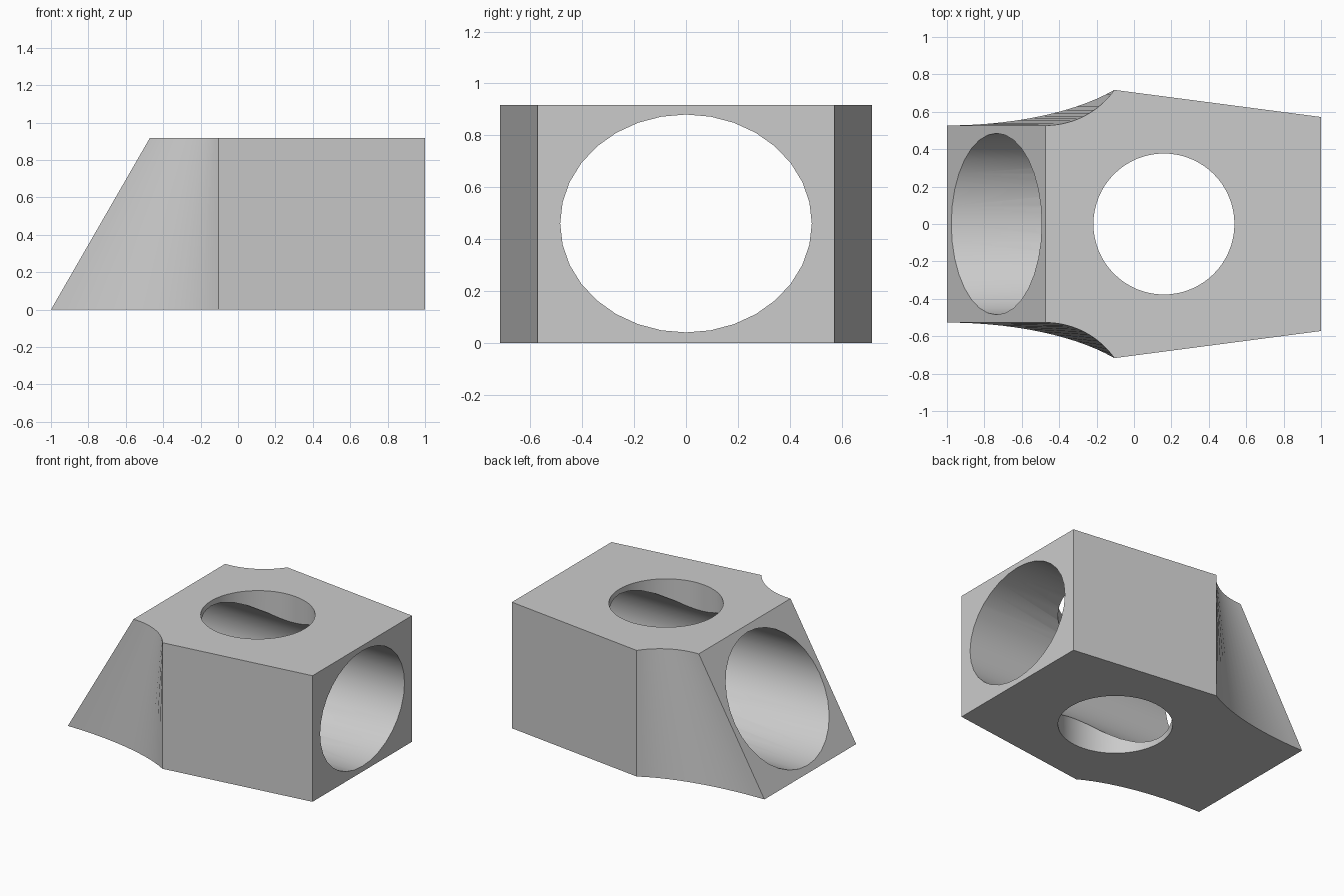
import bpy, bmesh, math

if "Cube" in bpy.data.objects:
    bpy.data.objects.remove(bpy.data.objects["Cube"])

H = 0.917                 # block height
WIDE_X, WIDE_Y = -0.105, 0.717   # widest point of the block
NOSE_Y, TAIL_Y = 0.527, 0.572    # half widths at the two ends
ARC_STEPS = 14

grey = bpy.data.materials.new("light grey")
grey.diffuse_color = (0.6, 0.6, 0.6, 1)
grey.use_nodes = True
grey.node_tree.nodes["Principled BSDF"].inputs["Base Color"].default_value = grey.diffuse_color


def outline(nose_x):
    """Plan outline whose concave flanks end at nose_x."""
    run, rise = 0.365, WIDE_Y - NOSE_Y
    radius = (run ** 2 + rise ** 2) / (2 * rise)
    sweep = math.asin(run / radius)
    half = [(1.0, TAIL_Y)]
    for i in range(ARC_STEPS + 1):
        a = sweep * (1 - i / ARC_STEPS)
        x = nose_x + (WIDE_X - nose_x) * radius * math.sin(a) / run
        half.append((x, NOSE_Y + radius * (1 - math.cos(a))))
    return half + [(x, -y) for x, y in reversed(half)]


# Block: bottom outline lofted to the shorter top outline
bm = bmesh.new()
low = [bm.verts.new((x, y, 0)) for x, y in outline(-1.0)]
high = [bm.verts.new((x, y, H)) for x, y in outline(-0.472)]
bm.faces.new(low)
bm.faces.new(high)
n = len(low)
for i in range(n):
    j = (i + 1) % n
    bm.faces.new((low[i], low[j], high[j], high[i]))
bmesh.ops.recalc_face_normals(bm, faces=bm.faces)
mesh = bpy.data.meshes.new("bored_block")
bm.to_mesh(mesh)
bm.free()
mesh.materials.append(grey)
block = bpy.data.objects.new("bored_block", mesh)
bpy.context.collection.objects.link(block)


def bore(name, sides, location, rotation, scale):
    """Cut a cylindrical hole through the block."""
    bpy.ops.mesh.primitive_cylinder_add(vertices=sides, radius=1, depth=4,
                                        location=location, rotation=rotation)
    cutter = bpy.context.object
    cutter.name = name
    cutter.scale = scale
    cutter.hide_render = True
    cutter.data.materials.append(grey)
    bpy.context.view_layer.update()
    mod = block.modifiers.new(name, 'BOOLEAN')
    mod.operation = 'DIFFERENCE'
    mod.solver = 'EXACT'
    mod.object = cutter
    bpy.ops.object.select_all(action='DESELECT')
    bpy.context.view_layer.objects.active = block
    block.select_set(True)
    bpy.ops.object.modifier_apply(modifier=name)
    bpy.data.objects.remove(cutter)


# Long oval bore from end to end, then the round vertical bore
bore("long_bore", 32, (0, 0, 0.46), (0, math.pi / 2, 0), (0.42, 0.485, 1))
bore("vertical_bore", 64, (0.16, 0, 0.46), (0, 0, 0), (0.377, 0.377, 1))

bpy.ops.object.shade_smooth_by_angle(angle=math.radians(30))
